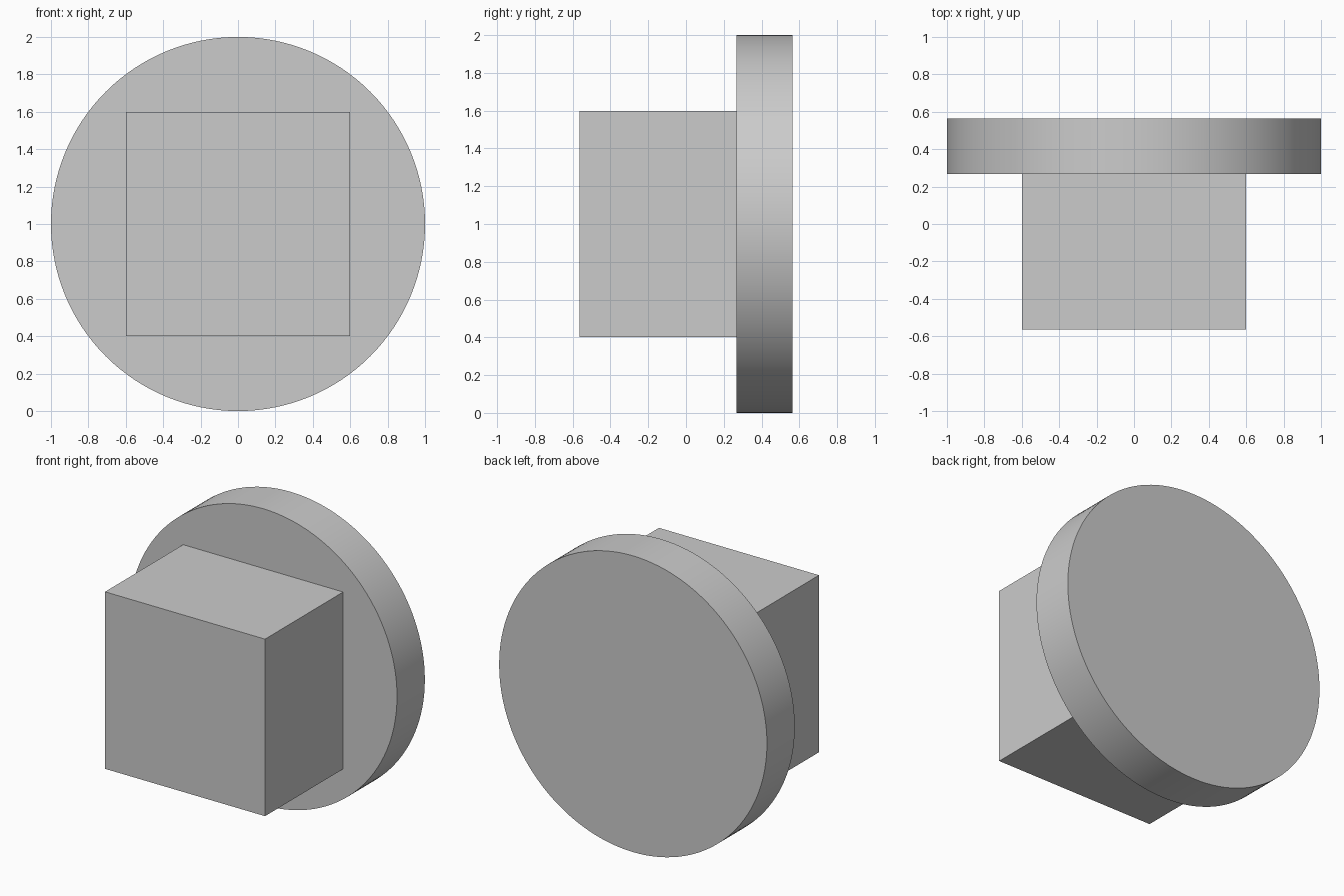
import bpy
import math

if "Cube" in bpy.data.objects:
    bpy.data.objects.remove(bpy.data.objects["Cube"])

BACK, FACE, FRONT = 0.565, 0.268, -0.565   # y of disc back, disc face, block front
CENTRE_Z = 1.0

# Round disc standing upright at the back
bpy.ops.mesh.primitive_cylinder_add(
    vertices=128, radius=1.0, depth=BACK - FACE,
    location=(0, (BACK + FACE) / 2, CENTRE_Z), rotation=(math.pi / 2, 0, 0))
disc = bpy.context.object
disc.name = "round_disc"
bpy.ops.object.transform_apply(location=False, rotation=True, scale=True)
bpy.ops.object.shade_smooth_by_angle(angle=math.radians(30))

# Square block projecting forward from the disc
bpy.ops.mesh.primitive_cube_add(
    size=1, location=(0, (FACE + FRONT) / 2, CENTRE_Z))
block = bpy.context.object
block.name = "square_block"
block.scale = (1.19, FACE - FRONT, 1.19)
block.scale.x = block.scale.z = 1.195
bpy.ops.object.transform_apply(location=False, rotation=False, scale=True)
